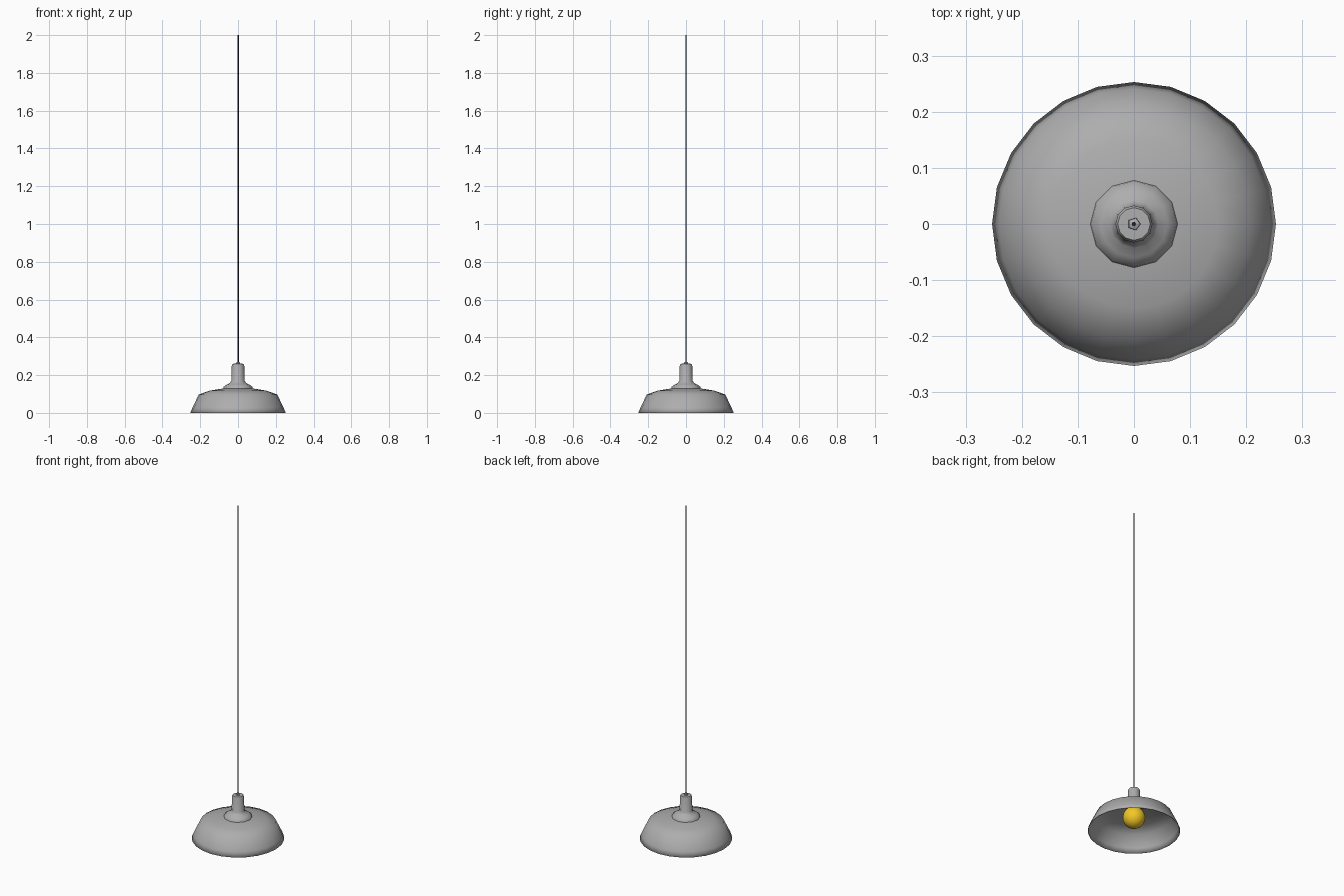
import bpy, bmesh, math

if "Cube" in bpy.data.objects:
    bpy.data.objects.remove(bpy.data.objects["Cube"])

GREY = (0.42, 0.42, 0.42, 1)
BLACK = (0.015, 0.015, 0.018, 1)
YELLOW = (0.9, 0.58, 0.02, 1)


def lathe(name, profile, sides, angle, color):
    """Revolve (radius, z) points about the z axis."""
    bm = bmesh.new()
    rings = []
    for r, z in profile:
        if r == 0:
            rings.append([bm.verts.new((0, 0, z))] * sides)
        else:
            rings.append([bm.verts.new((r * math.cos(2 * math.pi * i / sides),
                                        r * math.sin(2 * math.pi * i / sides), z))
                          for i in range(sides)])
    for a, b in zip(rings, rings[1:]):
        for i in range(sides):
            j = (i + 1) % sides
            bm.faces.new(list(dict.fromkeys((a[i], a[j], b[j], b[i]))))
    mesh = bpy.data.meshes.new(name)
    bm.to_mesh(mesh)
    bm.free()
    obj = bpy.data.objects.new(name, mesh)
    bpy.context.collection.objects.link(obj)
    bpy.ops.object.select_all(action='DESELECT')
    obj.select_set(True)
    bpy.context.view_layer.objects.active = obj
    bpy.ops.object.shade_smooth_by_angle(angle=math.radians(angle))
    mat = bpy.data.materials.new(name)
    mat.diffuse_color = color
    mat.use_nodes = True
    mat.node_tree.nodes["Principled BSDF"].inputs["Base Color"].default_value = mat.diffuse_color
    mesh.materials.append(mat)
    return obj


# Wide metal shade, thin walled and open underneath
shade = lathe("shade", [(0.253, 0), (0.241, 0.028), (0.208, 0.097),
                        (0.15, 0.118), (0.074, 0.13), (0.03, 0.132)], 24, 60, GREY)
solid = shade.modifiers.new("thickness", 'SOLIDIFY')
solid.thickness = 0.003
solid.offset = -1

# Flared socket cover on top of the shade
lathe("socket_cover", [(0.03, 0.128), (0.078, 0.129), (0.076, 0.138), (0.06, 0.15),
                       (0.043, 0.158), (0.035, 0.17), (0.033, 0.252),
                       (0.029, 0.26), (0, 0.261)], 12, 60, GREY)

# Cord grip and hanging cord
lathe("cord_grip", [(0.012, 0.258), (0.011, 0.267), (0.004, 0.27)], 5, 40, GREY)
lathe("cord", [(0, 0.26), (0.004, 0.26), (0.004, 2), (0, 2)], 5, 80, BLACK)

# Round bulb with a neck reaching into the socket
R, C = 0.062, 0.082
ball = [(0, C - R)] + [(R * math.sin(math.radians(a)), C - R * math.cos(math.radians(a)))
                       for a in range(15, 151, 15)]
lathe("bulb", ball + [(0.022, 0.147), (0.02, 0.165), (0, 0.165)], 16, 60, YELLOW)
